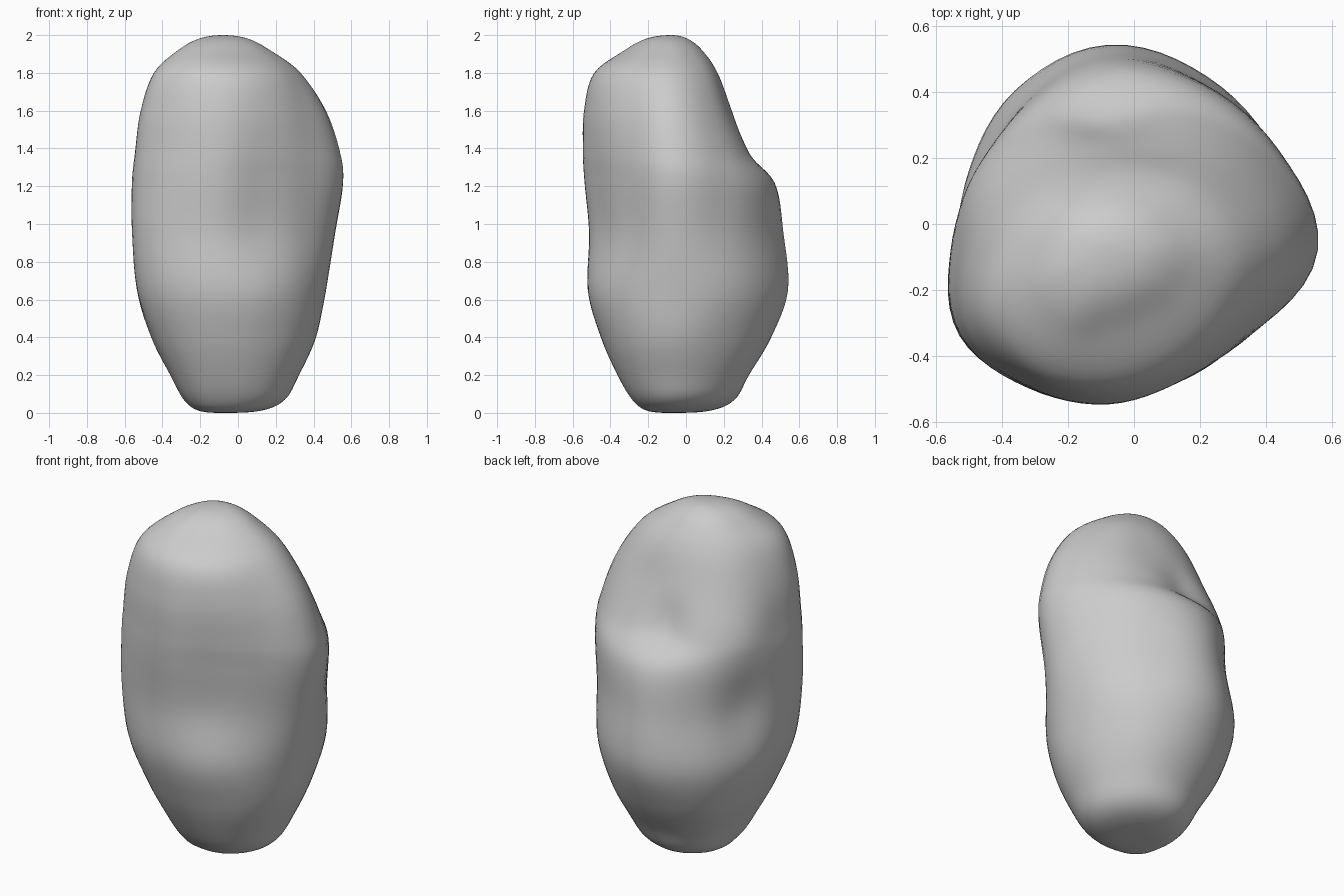
import bpy, bmesh, math

if "Cube" in bpy.data.objects:
    bpy.data.objects.remove(bpy.data.objects["Cube"])

AXIS = (-0.08, -0.08)      # vertical line the sections are measured from
SEG, SUB = 72, 6           # columns around, rings per section

# Sections: height, then radius every 30 degrees from +x towards +y
SECTIONS = [
    (0.07, .325, .34, .345, .335, .29, .235, .20, .20, .20, .20, .23, .28),
    (0.20, .40, .42, .43, .41, .37, .31, .275, .28, .28, .28, .31, .36),
    (0.40, .49, .51, .535, .53, .49, .42, .375, .385, .375, .37, .395, .445),
    (0.65, .54, .58, .605, .62, .56, .485, .455, .48, .455, .44, .455, .49),
    (0.95, .59, .59, .585, .595, .515, .435, .47, .515, .465, .43, .415, .48),
    (1.22, .635, .60, .57, .545, .495, .465, .475, .515, .48, .455, .435, .50),
    (1.38, .62, .555, .47, .39, .43, .455, .455, .505, .48, .465, .45, .505),
    (1.60, .545, .46, .36, .32, .335, .375, .415, .48, .47, .46, .45, .48),
    (1.80, .41, .345, .275, .245, .25, .285, .335, .41, .42, .405, .395, .40),
    (1.92, .25, .215, .18, .165, .17, .19, .22, .265, .27, .235, .225, .24),
]


def spline(a, b, c, d, t):
    return b + 0.5 * t * (c - a + t * (2*a - 5*b + 4*c - d + t * (3*(b - c) + d - a)))


def scaled(row, z, k):
    return (z,) + tuple(r * k for r in row[1:])


def around(row, i):
    """Radius at column i, smoothly interpolated around the section."""
    u = i / SEG * 12
    k = int(u)
    r = row[1:]
    return spline(*(r[(k + o) % 12] for o in (-1, 0, 1, 2)), u - k)


# Flat base and rounded crown, with mirrored guide rows past each pole
lo, hi = SECTIONS[0], SECTIONS[-1]
rows = [scaled(lo, 0.012, -0.62), scaled(lo, 0, 0), scaled(lo, 0.012, 0.62), *SECTIONS,
        scaled(hi, 1.982, 0.52), scaled(hi, 2, 0), scaled(hi, 1.982, -0.52)]
cols = [[around(row, i) for i in range(SEG)] for row in rows]

# Skin the boulder
bm = bmesh.new()
rings = []
for k in range(1, len(rows) - 2):
    for s in range(SUB):
        if k == 1 and s == 0:
            continue
        t = s / SUB
        z = min(2, max(0, spline(*(rows[k + o][0] for o in (-1, 0, 1, 2)), t)))
        ring = []
        for i in range(SEG):
            r = spline(*(cols[k + o][i] for o in (-1, 0, 1, 2)), t)
            a = 2 * math.pi * i / SEG
            ring.append(bm.verts.new((AXIS[0] + r * math.cos(a), AXIS[1] + r * math.sin(a), z)))
        rings.append(ring)
bottom = bm.verts.new((*AXIS, 0))
top = bm.verts.new((*AXIS, 2))
for i in range(SEG):
    j = (i + 1) % SEG
    for a, b in zip(rings, rings[1:]):
        bm.faces.new((a[i], a[j], b[j], b[i]))
    bm.faces.new((bottom, rings[0][j], rings[0][i]))
    bm.faces.new((top, rings[-1][i], rings[-1][j]))

for f in bm.faces:
    f.smooth = True
mesh = bpy.data.meshes.new("boulder")
bm.to_mesh(mesh)
bm.free()
boulder = bpy.data.objects.new("boulder", mesh)
bpy.context.collection.objects.link(boulder)
